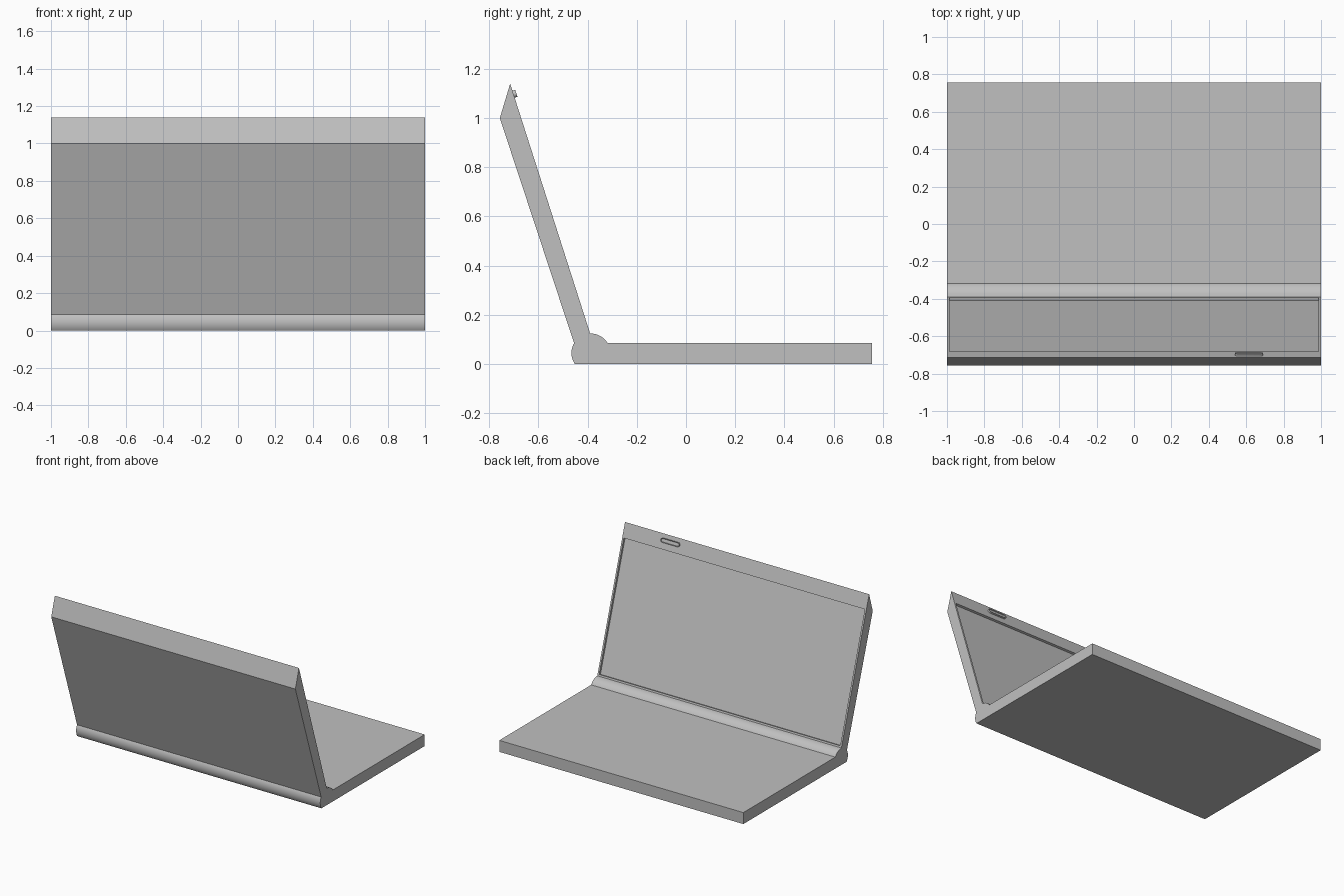
import bpy, bmesh, math
from mathutils import Vector

cube = bpy.data.objects.get("Cube")
if cube:
    bpy.data.objects.remove(cube)

grey = bpy.data.materials.new("silver grey")
grey.use_nodes = True
colour = (0.53, 0.53, 0.53, 1)
grey.diffuse_color = colour
grey.node_tree.nodes["Principled BSDF"].inputs["Base Color"].default_value = colour


def finish(bm, name):
    """Turn a bmesh into a shaded object."""
    bmesh.ops.recalc_face_normals(bm, faces=bm.faces)
    mesh = bpy.data.meshes.new(name)
    bm.to_mesh(mesh)
    bm.free()
    mesh.materials.append(grey)
    mesh.polygons.foreach_set("use_smooth", [True] * len(mesh.polygons))
    mesh.set_sharp_from_angle(angle=math.radians(25))
    obj = bpy.data.objects.new(name, mesh)
    bpy.context.collection.objects.link(obj)
    return obj


def prism(bm, points, offset):
    """Extrude a closed outline along an offset."""
    face = bm.faces.new([bm.verts.new(p) for p in points])
    new = bmesh.ops.extrude_face_region(bm, geom=[face])["geom"]
    verts = [v for v in new if isinstance(v, bmesh.types.BMVert)]
    bmesh.ops.translate(bm, verts=verts, vec=offset)
    return [f for f in new if isinstance(f, bmesh.types.BMFace)]


def arc(centre, radius, start, end, steps):
    angles = [math.radians(start + (end - start) * i / steps) for i in range(steps + 1)]
    return [(centre[0] + radius * math.cos(a), centre[1] + radius * math.sin(a)) for a in angles]


# Body: base, rounded hinge and leaning lid share one side profile
hinge, radius = (-0.387, 0.045), 0.079
lid_low, lid_tip = (-0.39, 0.125), (-0.715, 1.14)
profile = [(0.757, 0), (0.757, 0.085)]
profile += arc(hinge, radius, 30.4, 92, 10)[:-1]
profile += [lid_low, lid_tip, (-0.757, 1.0)]
profile += arc(hinge, radius, 149.6, 214.7, 12)
bm = bmesh.new()
prism(bm, [(-1, y, z) for y, z in profile], (2, 0, 0))
bmesh.ops.recalc_face_normals(bm, faces=bm.faces)

# Screen: recessed panel in the inner face of the lid
slope = Vector((0, lid_tip[0] - lid_low[0], lid_tip[1] - lid_low[1])).normalized()
normal = Vector((0, slope.z, -slope.y))
screen = max((f for f in bm.faces if f.normal.dot(normal) > 0.99), key=lambda f: f.calc_area())
bmesh.ops.inset_individual(bm, faces=[screen], thickness=0.018)
top = [v for v in screen.verts if v.co.z > 0.5]
bmesh.ops.translate(bm, verts=top, vec=slope * -0.095)
screen = bmesh.ops.extrude_discrete_faces(bm, faces=[screen])["faces"][0]
bmesh.ops.translate(bm, verts=screen.verts, vec=normal * -0.016)
finish(bm, "laptop_body")

# Latch: small rounded bar with a shallow dish, near the lid's top edge
centre = Vector((0.615, lid_tip[0], lid_tip[1])) - slope * 0.045
outline = arc((0.06, 0), 0.015, -90, 90, 8) + arc((-0.06, 0), 0.015, 90, 270, 8)
bm = bmesh.new()
caps = prism(bm, [centre + Vector((u, 0, 0)) + slope * v - normal * 0.002 for u, v in outline],
             normal * 0.014)
bmesh.ops.recalc_face_normals(bm, faces=bm.faces)
bmesh.ops.inset_individual(bm, faces=caps, thickness=0.004, depth=-0.004)
finish(bm, "lid_latch")
